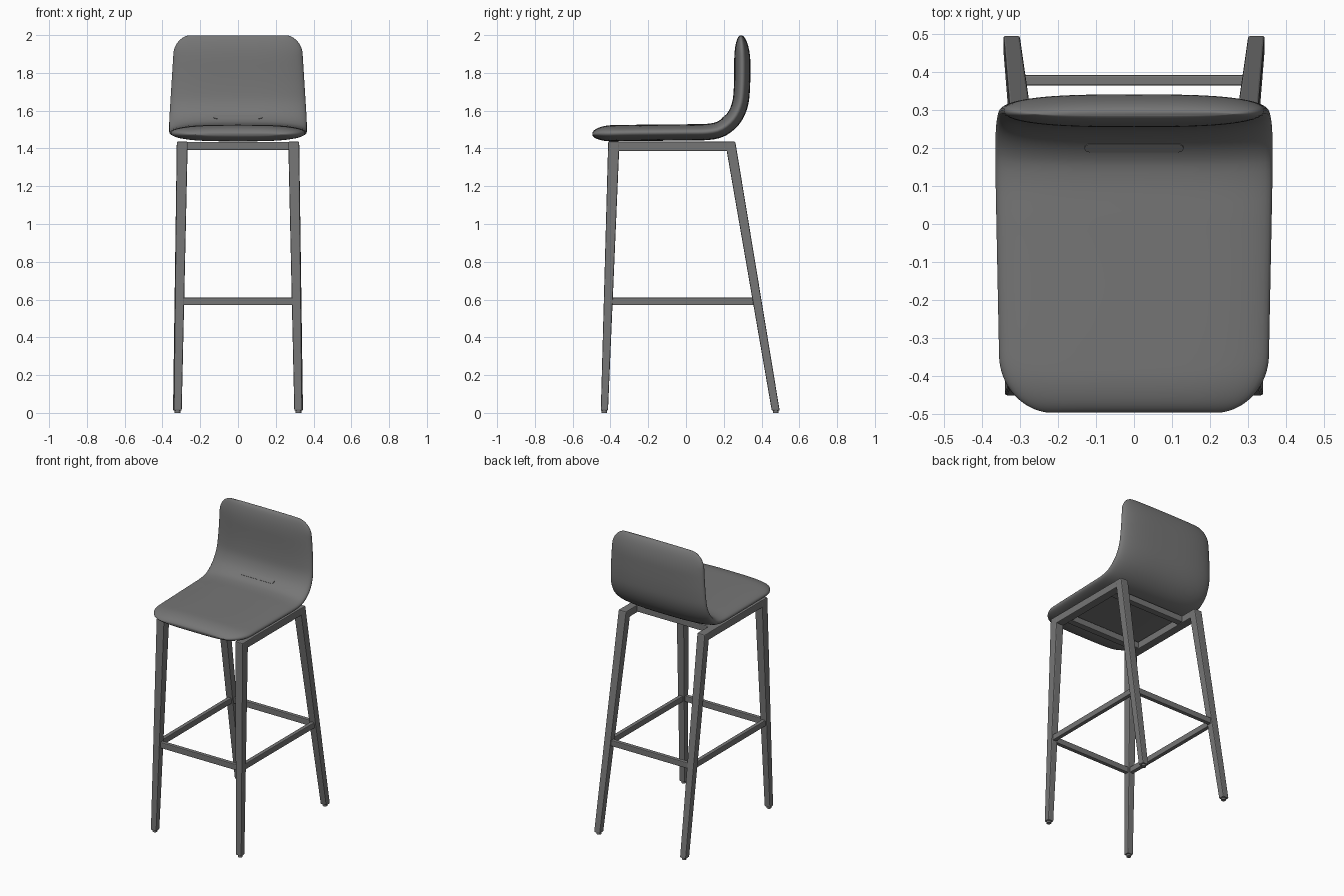
import bpy, bmesh, math
from mathutils import Vector

cube = bpy.data.objects.get("Cube")
if cube:
    bpy.data.objects.remove(cube, do_unlink=True)

grey = bpy.data.materials.new("dark grey")
grey.use_nodes = True
COLOUR = (0.18, 0.18, 0.18, 1)
grey.diffuse_color = COLOUR
grey.node_tree.nodes["Principled BSDF"].inputs["Base Color"].default_value = COLOUR


def finish(name, bm, smooth=False, bevel=0):
    bmesh.ops.recalc_face_normals(bm, faces=bm.faces)
    mesh = bpy.data.meshes.new(name)
    bm.to_mesh(mesh)
    bm.free()
    mesh.materials.append(grey)
    obj = bpy.data.objects.new(name, mesh)
    bpy.context.collection.objects.link(obj)
    if bevel:
        mod = obj.modifiers.new("bevel", "BEVEL")
        mod.width, mod.segments = bevel, 2
    if smooth:
        bpy.ops.object.select_all(action="DESELECT")
        obj.select_set(True)
        bpy.context.view_layer.objects.active = obj
        bpy.ops.object.shade_smooth_by_angle(angle=math.radians(40))
    return obj


def post(name, low, high, low_size, high_size, bevel=0.006):
    """Tapered upright bar between two rectangles (size is x, y)."""
    bm = bmesh.new()
    bmesh.ops.create_cube(bm, size=1)
    for v in bm.verts:
        centre, size = (high, high_size) if v.co.z > 0 else (low, low_size)
        v.co = (centre[0] + v.co.x * size[0], centre[1] + v.co.y * size[1], centre[2])
    return finish(name, bm, bevel=bevel)


def bar(name, start, end, thick, height, bevel=0.005):
    """Level bar between two points."""
    a, b = Vector(start), Vector(end)
    along = (b - a).normalized()
    side = along.cross(Vector((0, 0, 1)))
    bm = bmesh.new()
    bmesh.ops.create_cube(bm, size=1)
    for v in bm.verts:
        x, y, z = v.co
        v.co = (a if x < 0 else b) + side * y * thick + Vector((0, 0, z * height))
    return finish(name, bm, bevel=bevel)


# Centre line of the shell in the y-z plane
GUIDE = [(-.497, 1.475), (-.44, 1.479), (-.3, 1.482), (0, 1.485), (.12, 1.488),
         (.19, 1.506), (.25, 1.557), (.285, 1.63), (.296, 1.72), (.298, 1.85),
         (.295, 1.94), (.29, 2.0)]


def smooth_line(points, steps=16):
    pts = [Vector(p) for p in points]
    pts = [2 * pts[0] - pts[1]] + pts + [2 * pts[-1] - pts[-2]]
    line = []
    for a, b, c, d in zip(pts, pts[1:], pts[2:], pts[3:]):
        for i in range(steps):
            t = i / steps
            line.append(0.5 * (2 * b + (c - a) * t + (2 * a - 5 * b + 4 * c - d) * t * t
                               + (3 * b - a - 3 * c + d) * t ** 3))
    return line + [pts[-2]]


line = smooth_line(GUIDE)
dist = [0]
for p, q in zip(line, line[1:]):
    dist.append(dist[-1] + (q - p).length)
LENGTH = dist[-1]


def at(s):
    """Point and inward normal at a distance along the centre line."""
    i = next((k for k in range(1, len(dist)) if dist[k] >= s), len(dist) - 1)
    f = (s - dist[i - 1]) / (dist[i] - dist[i - 1])
    d = (line[i] - line[i - 1]).normalized()
    return line[i - 1].lerp(line[i], f), Vector((-d.y, d.x))


def arc(d, r):
    return math.sqrt(max(0, 1 - max(0, 1 - d / r) ** 2))


# Seat and backrest in one padded shell
HALF = 0.043
RINGS, SIDES = 72, 48
bm = bmesh.new()
rings = []
for k in range(RINGS + 1):
    s = LENGTH * (0.001 + 0.998 * (1 - math.cos(math.pi * k / RINGS)) / 2)
    rest = LENGTH - s
    point, normal = at(s)
    width = 0.352 + 0.012 * min(1, s / 0.6)
    width -= 0.028 * max(0, (point.y - 1.55) / 0.45)
    width -= 0.14 * (1 - arc(s, 0.15)) + 0.09 * (1 - arc(rest, 0.1))
    thick = HALF * arc(s, 0.11) * arc(rest, 0.15)
    ring = []
    for j in range(SIDES):
        a = math.tau * j / SIDES
        c, n = math.cos(a), math.sin(a)
        x = math.copysign(abs(c) ** 0.65, c) * width
        p = point + normal * math.copysign(abs(n) ** 0.9, n) * thick
        ring.append(bm.verts.new((x, p.x, p.y)))
    rings.append(ring)
for r, q in zip(rings, rings[1:]):
    for j in range(SIDES):
        i = (j + 1) % SIDES
        bm.faces.new((r[j], r[i], q[i], q[j]))
bm.faces.new(rings[0])
bm.faces.new(rings[-1])
finish("seat_shell", bm, smooth=True)

# Rounded grip strip where the seat meets the back
s = next(d for d, p in zip(dist, line) if p.x > 0.228)
point, normal = at(s)
up = Vector((0, normal.y, -normal.x))
out = Vector((0, normal.x, normal.y))
centre = Vector((0, point.x, point.y)) + out * HALF
bm = bmesh.new()
R = 0.014
outline = []
for k in range(20):
    end = 1 if k < 10 else -1
    a = math.pi * ((k % 10) / 9 - 0.5) + (0 if end > 0 else math.pi)
    offset = Vector((end * (0.13 - R) + R * math.cos(a), 0, 0)) + up * R * math.sin(a)
    outline.append(bm.verts.new(centre + offset - out * 0.005))
face = bm.faces.new(outline)
extruded = bmesh.ops.extrude_face_region(bm, geom=[face])["geom"]
for v in extruded:
    if isinstance(v, bmesh.types.BMVert):
        v.co += out * 0.008
finish("grip_strip", bm)

# Two side frames: legs, feet, top rail and footrest
for name, m in (("left", 1), ("right", -1)):
    post(f"front_leg_{name}", (m * .319, -.432, .012), (m * .295, -.382, 1.436),
         (.042, .038), (.058, .06))
    post(f"rear_leg_{name}", (m * .322, .475, .012), (m * .295, .234, 1.436),
         (.044, .042), (.058, .054))
    bar(f"top_rail_{name}", (m * .295, -.4, 1.411), (m * .295, .25, 1.411), .056, .05)
    bar(f"side_footrest_{name}", (m * .309, -.41, .59), (m * .311, .372, .59), .028, .04)
    for end, y in (("front", -.432), ("rear", .475)):
        bm = bmesh.new()
        bmesh.ops.create_cone(bm, cap_ends=True, segments=16, radius1=.015,
                              radius2=.015, depth=.016)
        bmesh.ops.translate(bm, verts=bm.verts, vec=(m * .32, y, .008))
        finish(f"{end}_foot_{name}", bm, smooth=True)

# Cross bars under the seat and between the legs
for name, y in (("front", -.3), ("rear", .12)):
    bar(f"{name}_cross_rail", (-.28, y, 1.413), (.28, y, 1.413), .045, .044)
for name, y in (("front", -.411), ("rear", .378)):
    bar(f"{name}_footrest", (-.3, y, .59), (.3, y, .59), .028, .04)
